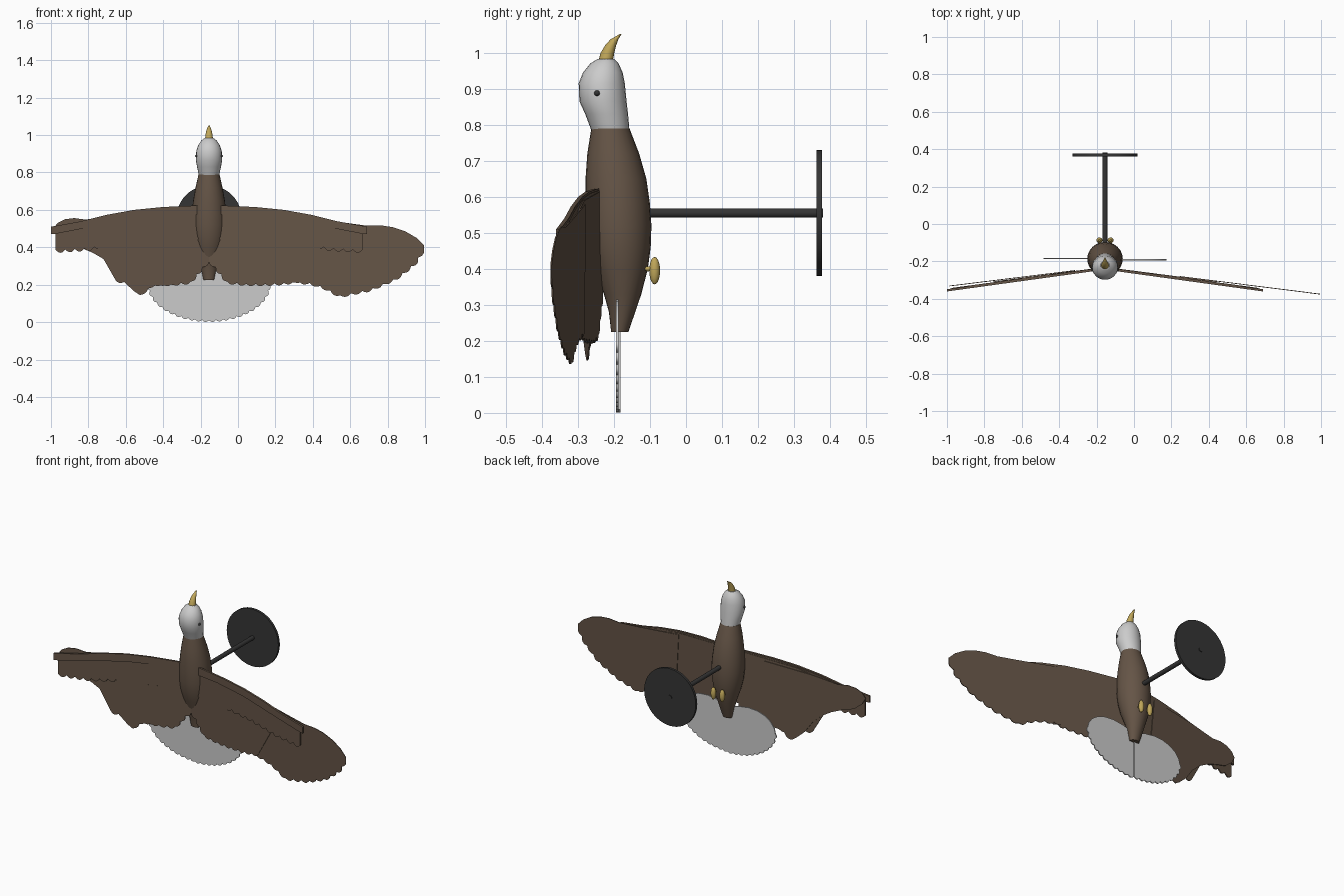
import bpy, bmesh, math
from mathutils import Vector, Matrix

if "Cube" in bpy.data.objects:
    bpy.data.objects.remove(bpy.data.objects["Cube"])

CX = -0.155  # centre line of the bird


def material(name, rgb):
    m = bpy.data.materials.new(name)
    m.diffuse_color = (*rgb, 1)
    m.use_nodes = True
    m.node_tree.nodes["Principled BSDF"].inputs["Base Color"].default_value = m.diffuse_color
    return m


BROWN = material("brown", (0.13, 0.09, 0.062))
WHITE = material("white", (0.62, 0.62, 0.61))
GOLD = material("gold", (0.52, 0.38, 0.10))
DARK = material("dark", (0.035, 0.035, 0.035))


def finish(name, bm, mat):
    bmesh.ops.recalc_face_normals(bm, faces=bm.faces)
    me = bpy.data.meshes.new(name)
    bm.to_mesh(me)
    bm.free()
    me.materials.append(mat)
    ob = bpy.data.objects.new(name, me)
    bpy.context.collection.objects.link(ob)
    bpy.ops.object.select_all(action='DESELECT')
    ob.select_set(True)
    bpy.context.view_layer.objects.active = ob
    bpy.ops.object.shade_smooth_by_angle(angle=math.radians(30))
    return ob


def loft(name, rings, mat, n=24):
    """Stack of horizontal ellipses: (z, front y, back y, half width)."""
    bm = bmesh.new()
    loops = []
    for z, yf, yb, rx in rings:
        cy, ry = (yf + yb) / 2, (yb - yf) / 2
        loops.append([bm.verts.new((CX + rx * math.cos(t), cy + ry * math.sin(t), z))
                      for t in (2 * math.pi * i / n for i in range(n))])
    for a, b in zip(loops, loops[1:]):
        for i in range(n):
            j = (i + 1) % n
            bm.faces.new((a[i], a[j], b[j], b[i]))
    bm.faces.new(loops[0])
    bm.faces.new(loops[-1])
    return finish(name, bm, mat)


def ellipsoid(name, loc, radii, mat):
    bm = bmesh.new()
    bmesh.ops.create_uvsphere(bm, u_segments=16, v_segments=10, radius=1,
                              matrix=Matrix.Translation(loc) @ Matrix.Diagonal((*radii, 1)))
    finish(name, bm, mat)


def rod(name, y0, y1, r, n):
    bm = bmesh.new()
    bmesh.ops.create_cone(bm, cap_ends=True, segments=n, radius1=r, radius2=r, depth=y1 - y0,
                          matrix=Matrix.Translation((CX, (y0 + y1) / 2, 0.555))
                          @ Matrix.Rotation(math.pi / 2, 4, 'X'))
    finish(name, bm, DARK)


def scallop(pts, n, depth, steps=6):
    """Resample a polyline as n rounded feather tips bulging to its right side."""
    p = [Vector(q) for q in pts]
    lens = [(b - a).length for a, b in zip(p, p[1:])]
    total, out = sum(lens), []
    for k in range(n * steps + 1):
        s, i = total * k / (n * steps), 0
        while i < len(lens) - 1 and s > lens[i]:
            s -= lens[i]
            i += 1
        d = (p[i + 1] - p[i]).normalized()
        bulge = depth * math.sin(math.pi * (k % steps) / steps)
        out.append(p[i] + d * s + Vector((d.y, -d.x)) * bulge)
    return out


def panel(name, outline, side, y0, slope, thick, mat):
    """Flat plate from (distance from centre, z) points, swept forward by slope."""
    bm = bmesh.new()
    vs = [bm.verts.new((CX + side * d, y0 - slope * d, z)) for d, z in outline]
    f = bm.faces.new(vs)
    ext = bmesh.ops.extrude_face_region(bm, geom=[f])
    bmesh.ops.translate(bm, vec=(0, -thick, 0),
                        verts=[g for g in ext['geom'] if isinstance(g, bmesh.types.BMVert)])
    bmesh.ops.triangulate(bm, faces=[g for g in bm.faces if len(g.verts) > 4])
    finish(name, bm, mat)


# Body, head, beak
loft("body", [(0.225, -0.208, -0.16, 0.03), (0.28, -0.214, -0.141, 0.043),
              (0.33, -0.228, -0.124, 0.056), (0.4, -0.254, -0.106, 0.078),
              (0.46, -0.27, -0.098, 0.09), (0.52, -0.277, -0.096, 0.095),
              (0.58, -0.279, -0.1, 0.092), (0.65, -0.279, -0.11, 0.085),
              (0.72, -0.274, -0.13, 0.072), (0.79, -0.263, -0.157, 0.056)], BROWN)
loft("head", [(0.785, -0.263, -0.157, 0.054), (0.83, -0.28, -0.161, 0.064),
              (0.865, -0.296, -0.165, 0.07), (0.915, -0.298, -0.17, 0.068),
              (0.945, -0.286, -0.176, 0.058), (0.97, -0.266, -0.187, 0.042),
              (0.983, -0.245, -0.199, 0.025)], WHITE)
loft("beak", [(0.978, -0.243, -0.203, 0.021), (1.0, -0.237, -0.199, 0.019),
              (1.02, -0.225, -0.194, 0.015), (1.037, -0.21, -0.188, 0.01),
              (1.052, -0.184, -0.179, 0.003)], GOLD, 16)

# Wing outlines as (distance from centre line, z)
top = [(0.68, 0.54), (0.55, 0.573), (0.4, 0.6), (0.25, 0.615), (0.1, 0.622), (0, 0.625)]
strip = ([(0, 0.575), (0.2, 0.575), (0.4, 0.555), (0.6, 0.515), (0.82, 0.472), (0.845, 0.47),
          (0.845, 0.51)] + top)
coverts = (scallop([(0, 0.45), (0.25, 0.445), (0.45, 0.43), (0.65, 0.395), (0.82, 0.385)], 16, 0.016)
           + [(0.82, 0.5)] + [(d, z - 0.005) for d, z in top])
secondaries = (scallop([(0, 0.33), (0.04, 0.29), (0.1, 0.215), (0.2, 0.205), (0.3, 0.205),
                        (0.4, 0.21), (0.5, 0.225)], 11, 0.013)
               + [(0.6, 0.4), (0.6, 0.54), (0.4, 0.59), (0.1, 0.612), (0, 0.615)])
primaries_right = (scallop([(0.42, 0.23), (0.56, 0.205), (0.62, 0.185), (0.7, 0.142),
                            (0.86, 0.175), (1.0, 0.235), (1.1, 0.315), (1.15, 0.395)], 14, 0.013)
                   + [(1.15, 0.41), (1.11, 0.45), (1.05, 0.485), (0.98, 0.508), (0.92, 0.517),
                      (0.84, 0.516), (0.7, 0.535), (0.4, 0.58)])
primaries_left = (scallop([(0.16, 0.21), (0.3, 0.2), (0.37, 0.145)], 4, 0.01)
                  + [(0.4, 0.165), (0.45, 0.21), (0.5, 0.28), (0.56, 0.335), (0.62, 0.37),
                     (0.68, 0.395), (0.76, 0.42), (0.81, 0.46), (0.832, 0.5), (0.81, 0.53),
                     (0.77, 0.55), (0.72, 0.556), (0.66, 0.548), (0.5, 0.57), (0.2, 0.59)])

for side, label in ((-1, "left"), (1, "right")):
    panel(f"wing_leading_edge_{label}", strip, side, -0.232, 0.138, 0.012, BROWN)
    panel(f"wing_coverts_{label}", coverts, side, -0.231, 0.135, 0.007, BROWN)
    panel(f"wing_secondaries_{label}", secondaries, side, -0.23, 0.129, 0.004, BROWN)
    ellipsoid(f"eye_{label}", (CX + side * 0.066, -0.247, 0.888), (0.008, 0.008, 0.008), DARK)
    ellipsoid(f"foot_{label}", (CX + side * 0.03, -0.087, 0.395), (0.016, 0.015, 0.038), GOLD)
    ellipsoid(f"ankle_{label}", (CX + side * 0.03, -0.105, 0.4), (0.007, 0.01, 0.007), GOLD)
    # Tail fan half: scalloped lower edge, rounded upper lobe
    arc = [(0.322 * math.sin(t), 0.205 - 0.195 * math.cos(t))
           for t in (math.pi / 2 * i / 12 for i in range(13))]
    fan = scallop(arc, 11, 0.01) + [(0.315, 0.235), (0.29, 0.268), (0.25, 0.295), (0.2, 0.311),
                                    (0.14, 0.315), (0.07, 0.305), (0, 0.28)]
    panel(f"tail_fan_{label}", fan, side, -0.182 - 0.003 * (side + 1), 0, 0.006, WHITE)
panel("wing_primaries_left", primaries_left, -1, -0.227, 0.123, 0.004, BROWN)
panel("wing_primaries_right", primaries_right, 1, -0.228, 0.126, 0.004, BROWN)

# Wall stand
rod("stand_rod", -0.13, 0.372, 0.013, 24)
rod("stand_disc", 0.362, 0.377, 0.175, 48)
rod("stand_cap", 0.37, 0.381, 0.013, 24)
